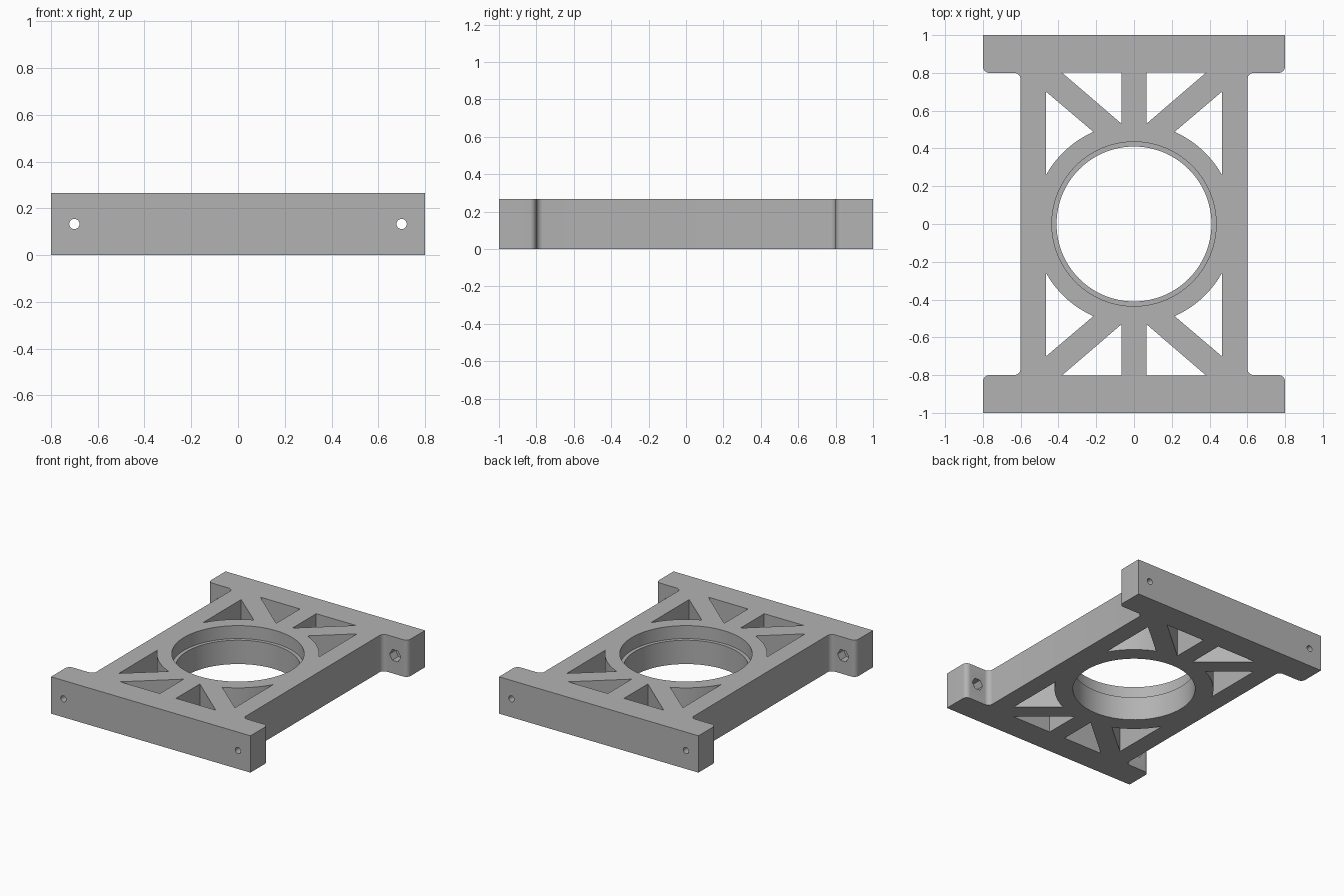
import bpy
import bmesh
from math import atan2, cos, sin, pi, radians, tau
from mathutils import Matrix

cube = bpy.data.objects.get("Cube")
if cube:
    bpy.data.objects.remove(cube, do_unlink=True)

HEIGHT = 0.267
HALF_W, BODY_W, INNER_Y = 0.8, 0.6, 0.8
FILLET = 0.035

grey = bpy.data.materials.new("grey")
grey.use_nodes = True
COLOUR = (0.45, 0.45, 0.45, 1)
grey.diffuse_color = COLOUR
grey.node_tree.nodes["Principled BSDF"].inputs["Base Color"].default_value = COLOUR


def arc(cx, cy, r, a0, a1, n):
    """Points along a circular arc, angles in radians."""
    return [(cx + r * cos(a0 + (a1 - a0) * i / n),
             cy + r * sin(a0 + (a1 - a0) * i / n)) for i in range(n + 1)]


def prism(name, points, z0, z1, matrix=Matrix()):
    """Extrude a flat outline from z0 to z1."""
    bm = bmesh.new()
    face = bm.faces.new([bm.verts.new((x, y, z0)) for x, y in points])
    top = bmesh.ops.extrude_face_region(bm, geom=[face])["geom"]
    verts = [v for v in top if isinstance(v, bmesh.types.BMVert)]
    bmesh.ops.translate(bm, verts=verts, vec=(0, 0, z1 - z0))
    bmesh.ops.transform(bm, matrix=matrix, verts=bm.verts)
    bmesh.ops.recalc_face_normals(bm, faces=bm.faces)
    mesh = bpy.data.meshes.new(name)
    bm.to_mesh(mesh)
    bm.free()
    mesh.materials.append(grey)
    obj = bpy.data.objects.new(name, mesh)
    bpy.context.collection.objects.link(obj)
    return obj


def mirrored(points, sx, sy):
    return [(x * sx, y * sy) for x, y in points]


# Outline: one quarter with rounded flange corner and filleted junction
quarter = (arc(BODY_W + FILLET, INNER_Y - FILLET, FILLET, pi, pi / 2, 8)
           + arc(HALF_W - FILLET, INNER_Y + FILLET, FILLET, -pi / 2, 0, 8)
           + [(HALF_W, 1)])
outline = (quarter + mirrored(quarter, -1, 1)[::-1]
           + mirrored(quarter, -1, -1) + mirrored(quarter, 1, -1)[::-1])
frame = prism("bearing_frame", outline, 0, HEIGHT)

cutters = []

# Central bore with a wider seat above a ledge
cutters.append(prism("bore_cutter", arc(0, 0, 0.41, 0, tau, 96)[:-1], -0.1, 0.4))
cutters.append(prism("seat_cutter", arc(0, 0, 0.435, 0, tau, 96)[:-1], 0.173, 0.4))

# Truss openings, bolt holes and hexagonal nut recesses in each quarter
triangle = [(0.065, 0.803), (0.383, 0.803), (0.065, 0.53)]
curved = [(0.465, 0.70)] + arc(0, 0, 0.533, atan2(0.26, 0.465), atan2(0.488, 0.215), 14)
bolt = arc(0, 0, 0.022, 0, tau, 24)[:-1]
nut = arc(0, 0, 0.045, 0, tau, 6)[:-1]
for sx in (-1, 1):
    for sy in (-1, 1):
        cutters.append(prism("triangle_cutter", mirrored(triangle, sx, sy), -0.1, 0.4))
        cutters.append(prism("curved_cutter", mirrored(curved, sx, sy), -0.1, 0.4))
        place = (Matrix.Translation((sx * 0.7, 0, HEIGHT / 2))
                 @ Matrix.Rotation(-sy * pi / 2, 4, "X"))
        cutters.append(prism("bolt_cutter", bolt, 0.7, 1.1, place))
        cutters.append(prism("nut_cutter", nut, 0.7, 0.87, place))

# Cut everything out of the frame
bpy.ops.object.select_all(action="DESELECT")
bpy.context.view_layer.objects.active = frame
frame.select_set(True)
for cutter in cutters:
    mod = frame.modifiers.new("cut", "BOOLEAN")
    mod.operation = "DIFFERENCE"
    mod.solver = "EXACT"
    mod.object = cutter
    bpy.ops.object.modifier_apply(modifier=mod.name)
    bpy.data.objects.remove(cutter, do_unlink=True)

bpy.ops.object.shade_smooth_by_angle(angle=radians(30))
